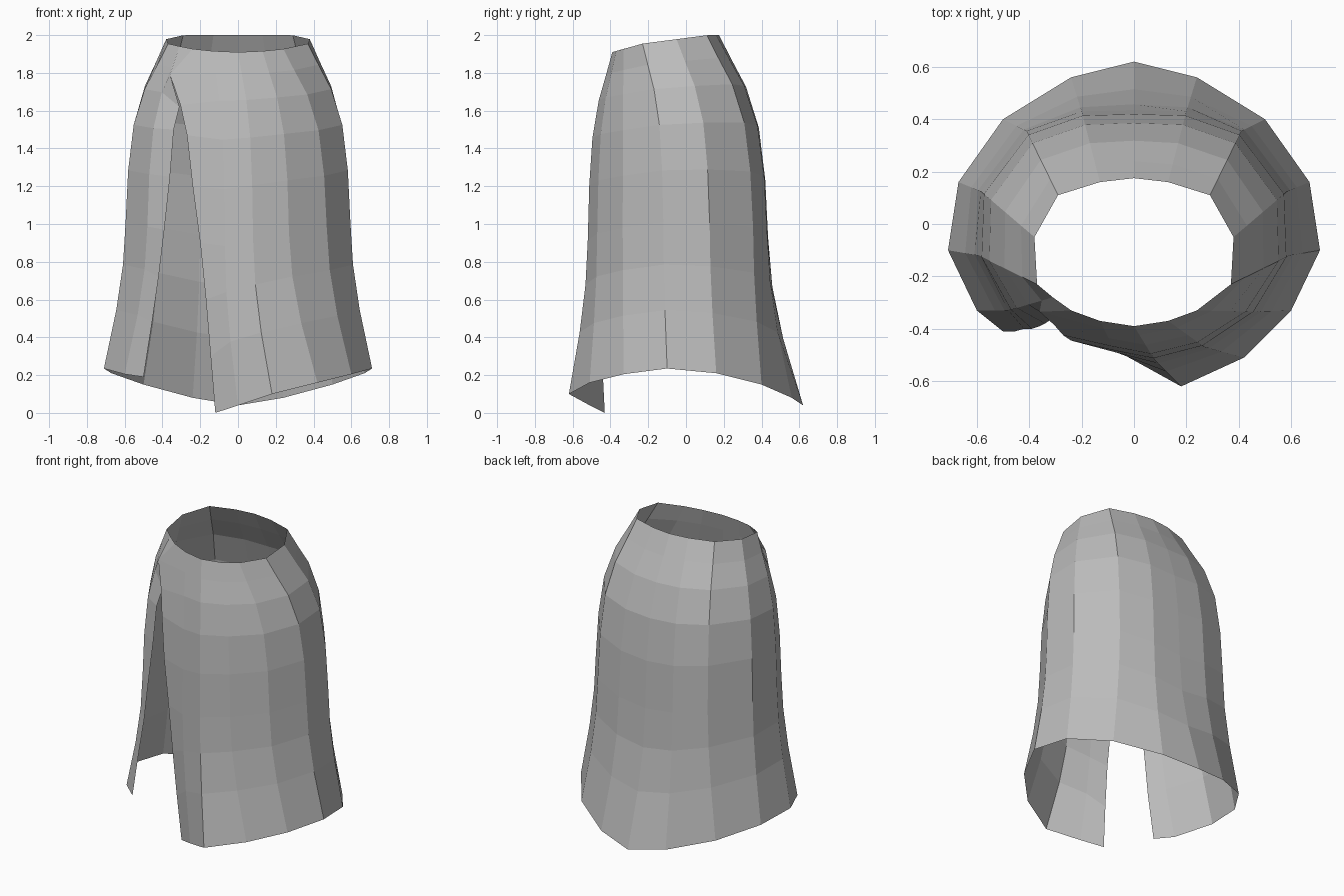
import bpy
import bmesh

cube = bpy.data.objects.get("Cube")
if cube:
    bpy.data.objects.remove(cube)

# Cloth colour
cloth = bpy.data.materials.new("grey_cloth")
cloth.use_nodes = True
GREY = (0.5, 0.5, 0.5, 1.0)
cloth.diffuse_color = GREY
cloth.node_tree.nodes["Principled BSDF"].inputs["Base Color"].default_value = GREY

# Row profile: (share of the drop, hip rounding, hem flare)
ROWS = [(0, 0, 0), (.065, .25, 0), (.14, .55, 0), (.25, .81, 0), (.39, .94, 0),
        (.55, 1, 0), (.68, 1, .12), (.82, 1, .43), (1, 1, 1)]


def fold(waist, hip, hem):
    """One vertical fold line through the waist (x, y), hip (x, y) and hem (x, y, z)."""
    y = waist[1]
    top_z = min(2.0, 1.91 + .28 * (y + .39), 1.955 + .13 * (y + .23))

    def blend(axis, rounding, flare):
        a, b, c = waist[axis], hip[axis], hem[axis]
        return a + (b - a) * rounding + (c - b) * flare

    return [(blend(0, r, f), blend(1, r, f), top_z + (hem[2] - top_z) * t)
            for t, r, f in ROWS]


def mirrored(column):
    return [(-x, y, z) for x, y, z in column]


# Folds shared by both sides, from front to back
side = [fold((.37, -.23), (.595, -.12), (.71, -.10, .235)),
        fold((.38, -.05), (.585, .125), (.67, .16, .21)),
        fold((.29, .11), (.41, .355), (.50, .40, .15)),
        fold((.13, .16), (.20, .43), (.24, .56, .08))]
back = fold((0, .175), (0, .435), (0, .62, .04))

# Front panel folds, flaring forward at the hem
front = [fold((-.13, -.37), (-.07, -.49), (0, -.51, .04)),
         fold((0, -.39), (.08, -.52), (.18, -.62, .10)),
         fold((.13, -.37), (.27, -.47), (.42, -.51, .16)),
         fold((.24, -.33), (.47, -.335), (.60, -.33, .205))]

# Free edges of the slit, joined at the waist and at the slit's top
panel_edge = [(-.24, -.33, 1.927), (-.36, -.335, 1.79), (-.305, -.385, 1.63),
              (-.27, -.425, 1.47), (-.24, -.445, 1.2), (-.20, -.455, .9),
              (-.17, -.455, .6), (-.145, -.445, .3), (-.12, -.43, 0)]
flap_edge = panel_edge[:2] + [
    (-.31, -.36, 1.62), (-.34, -.38, 1.5), (-.36, -.39, 1.25),
    (-.39, -.40, .97), (-.42, -.40, .72), (-.455, -.41, .48), (-.50, -.41, .19)]
flap = fold((-.31, -.28), (-.48, -.33), (-.60, -.33, .205))

columns = ([panel_edge] + front + side + [back]
           + [mirrored(c) for c in reversed(side)] + [flap, flap_edge])

# Skirt shell, open at the waist, hem and slit
bm = bmesh.new()
grid = [[bm.verts.new(p) for p in column] for column in columns]
for left, right in zip(grid, grid[1:]):
    for i in range(len(ROWS) - 1):
        bm.faces.new((left[i], left[i + 1], right[i + 1], right[i]))
bmesh.ops.remove_doubles(bm, verts=bm.verts, dist=.001)

mesh = bpy.data.meshes.new("slit_skirt")
bm.to_mesh(mesh)
bm.free()
mesh.materials.append(cloth)
skirt = bpy.data.objects.new("slit_skirt", mesh)
bpy.context.collection.objects.link(skirt)
